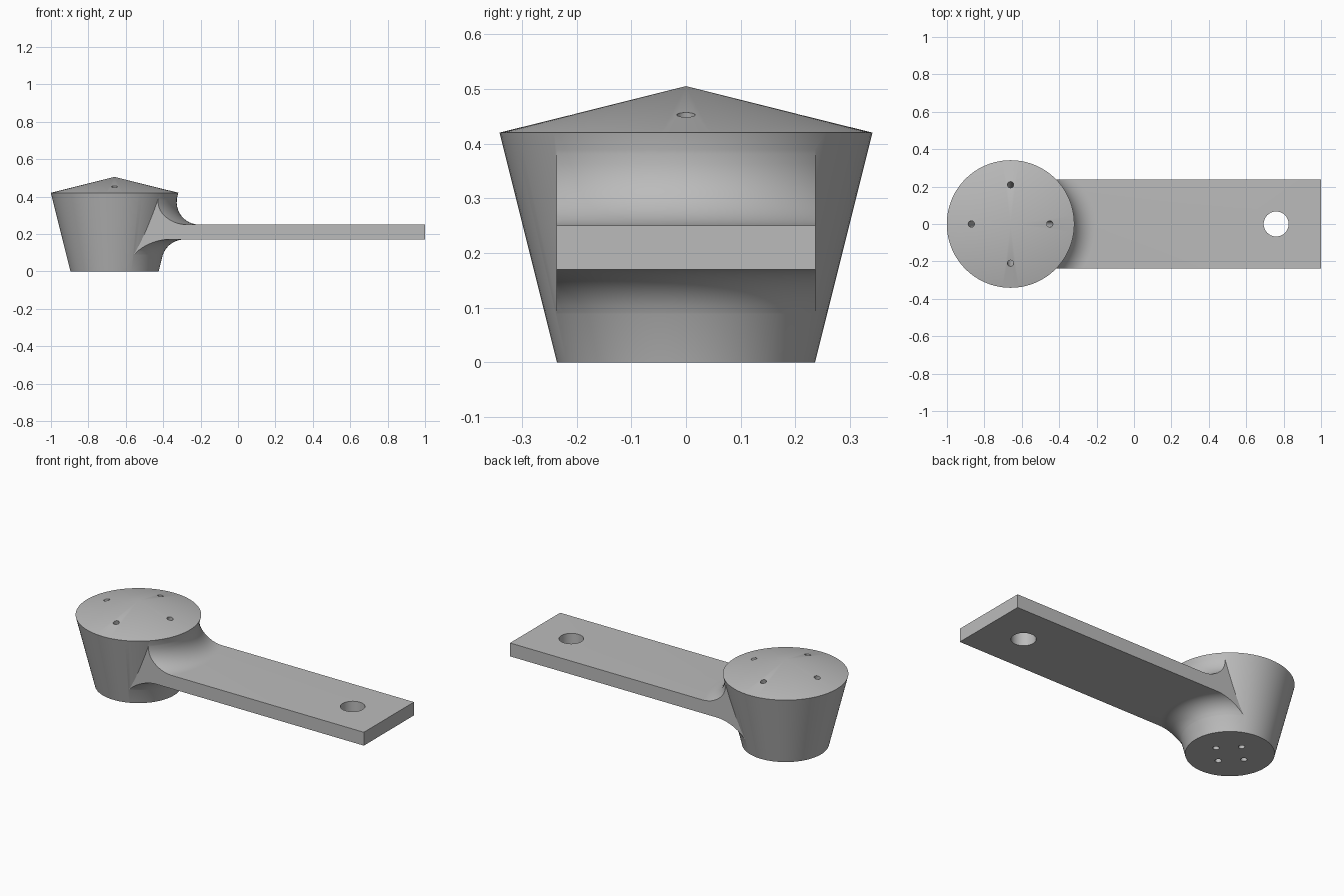
import bpy, bmesh
from math import pi, sin, cos, atan, tan, radians
from mathutils import Vector

cube = bpy.data.objects.get("Cube")
if cube:
    bpy.data.objects.remove(cube)

CX = -0.66                        # axis of the tapered socket
R0, R1, RIM, PEAK = 0.236, 0.341, 0.42, 0.505
ARM_Z0, ARM_Z1, HALF_W = 0.17, 0.25, 0.237
FILLET, SEG = 0.12, 96
LEAN = atan((R1 - R0) / RIM)      # outward lean of the socket wall


def new_object(name, bm):
    bmesh.ops.recalc_face_normals(bm, faces=bm.faces)
    mesh = bpy.data.meshes.new(name)
    bm.to_mesh(mesh)
    bm.free()
    obj = bpy.data.objects.new(name, mesh)
    bpy.context.collection.objects.link(obj)
    return obj


def lathe(name, profile):
    """Revolve (radius, z) points around the socket axis."""
    bm = bmesh.new()
    verts = [bm.verts.new((CX + r, 0, z)) for r, z in profile]
    edges = [bm.edges.new(pair) for pair in zip(verts, verts[1:])]
    bmesh.ops.spin(bm, geom=verts + edges, cent=(CX, 0, 0), axis=(0, 0, 1),
                   angle=2 * pi, steps=SEG, use_duplicate=False)
    bmesh.ops.remove_doubles(bm, verts=bm.verts, dist=1e-5)
    return new_object(name, bm)


def rod(name, a, b, radius):
    """Round cutter running through points a and b, overshooting both."""
    a, b = Vector(a), Vector(b)
    axis = b - a
    bm = bmesh.new()
    bmesh.ops.create_cone(bm, cap_ends=True, segments=32, radius1=radius,
                          radius2=radius, depth=axis.length + 0.1)
    bm.transform(axis.to_track_quat('Z', 'Y').to_matrix().to_4x4())
    bmesh.ops.translate(bm, verts=bm.verts, vec=(a + b) / 2)
    return new_object(name, bm)


def block(name, low, high):
    bm = bmesh.new()
    bmesh.ops.create_cube(bm, size=1)
    low, high = Vector(low), Vector(high)
    bmesh.ops.scale(bm, verts=bm.verts, vec=high - low)
    bmesh.ops.translate(bm, verts=bm.verts, vec=(low + high) / 2)
    return new_object(name, bm)


def boolean(obj, other, operation):
    mod = obj.modifiers.new(operation, 'BOOLEAN')
    mod.operation, mod.solver, mod.object = operation, 'EXACT', other
    bpy.context.view_layer.update()
    graph = bpy.context.evaluated_depsgraph_get()
    mesh = bpy.data.meshes.new_from_object(obj.evaluated_get(graph))
    obj.modifiers.clear()
    obj.data = mesh
    bpy.data.objects.remove(other)


def fillet(z, side, count=12):
    """Arc from the socket wall to the arm face at z (side: 1 above, -1 below)."""
    corner = R0 + z * tan(LEAN)
    reach = FILLET / tan((pi / 2 - side * LEAN) / 2)
    centre = Vector((corner + reach, z + side * FILLET))
    start, end = pi + side * -LEAN, pi * 1.5
    pts = []
    for i in range(count + 1):
        t = start + (end - start) * i / count
        if side > 0:
            t = (pi - LEAN) + (pi / 2 + LEAN) * i / count
        else:
            t = (pi - LEAN) - (pi / 2 - LEAN) * i / count
        pts.append((centre.x + FILLET * cos(t), centre.y + FILLET * sin(t)))
    # sink the wall end slightly into the socket
    pts[0] = (pts[0][0] - 0.002, pts[0][1])
    return pts


# Tapered socket with a shallow conical top
socket = lathe("socket_with_arm", [(0, 0), (R0, 0), (R1, RIM), (0, PEAK)])

# Flat arm with swept fillets, trimmed to its width
lower, upper = fillet(ARM_Z0, -1), fillet(ARM_Z1, 1)
arm = lathe("arm", [(0, lower[0][1])] + lower + [(2.2, ARM_Z0), (2.2, ARM_Z1)]
            + upper[::-1] + [(0, upper[0][1])])
boolean(arm, block("arm_trim", (CX, -HALF_W, -1), (1, HALF_W, 1)), 'INTERSECT')
boolean(socket, arm, 'UNION')

# Mounting hole near the arm tip
boolean(socket, rod("arm_hole", (0.76, 0, 0.1), (0.76, 0, 0.3), 0.067), 'DIFFERENCE')

# Four slanted bores converging towards the base
for k in range(4):
    c, s = cos(k * pi / 2), sin(k * pi / 2)
    bore = rod("bore", (CX + 0.095 * c, 0.095 * s, 0),
               (CX + 0.21 * c, 0.21 * s, 0.453), 0.017)
    boolean(socket, bore, 'DIFFERENCE')

# Merge coplanar faces left by the cuts
bm = bmesh.new()
bm.from_mesh(socket.data)
bmesh.ops.remove_doubles(bm, verts=bm.verts, dist=1e-5)
bmesh.ops.dissolve_limit(bm, angle_limit=radians(0.1), verts=bm.verts, edges=bm.edges)
bm.to_mesh(socket.data)
bm.free()

grey = bpy.data.materials.new("mid_grey")
grey.use_nodes = True
colour = (0.5, 0.5, 0.5, 1)
grey.diffuse_color = colour
grey.node_tree.nodes["Principled BSDF"].inputs["Base Color"].default_value = colour
socket.data.materials.clear()
socket.data.materials.append(grey)

for o in bpy.context.selected_objects:
    o.select_set(False)
socket.select_set(True)
bpy.context.view_layer.objects.active = socket
bpy.ops.object.shade_smooth_by_angle(angle=radians(25))
